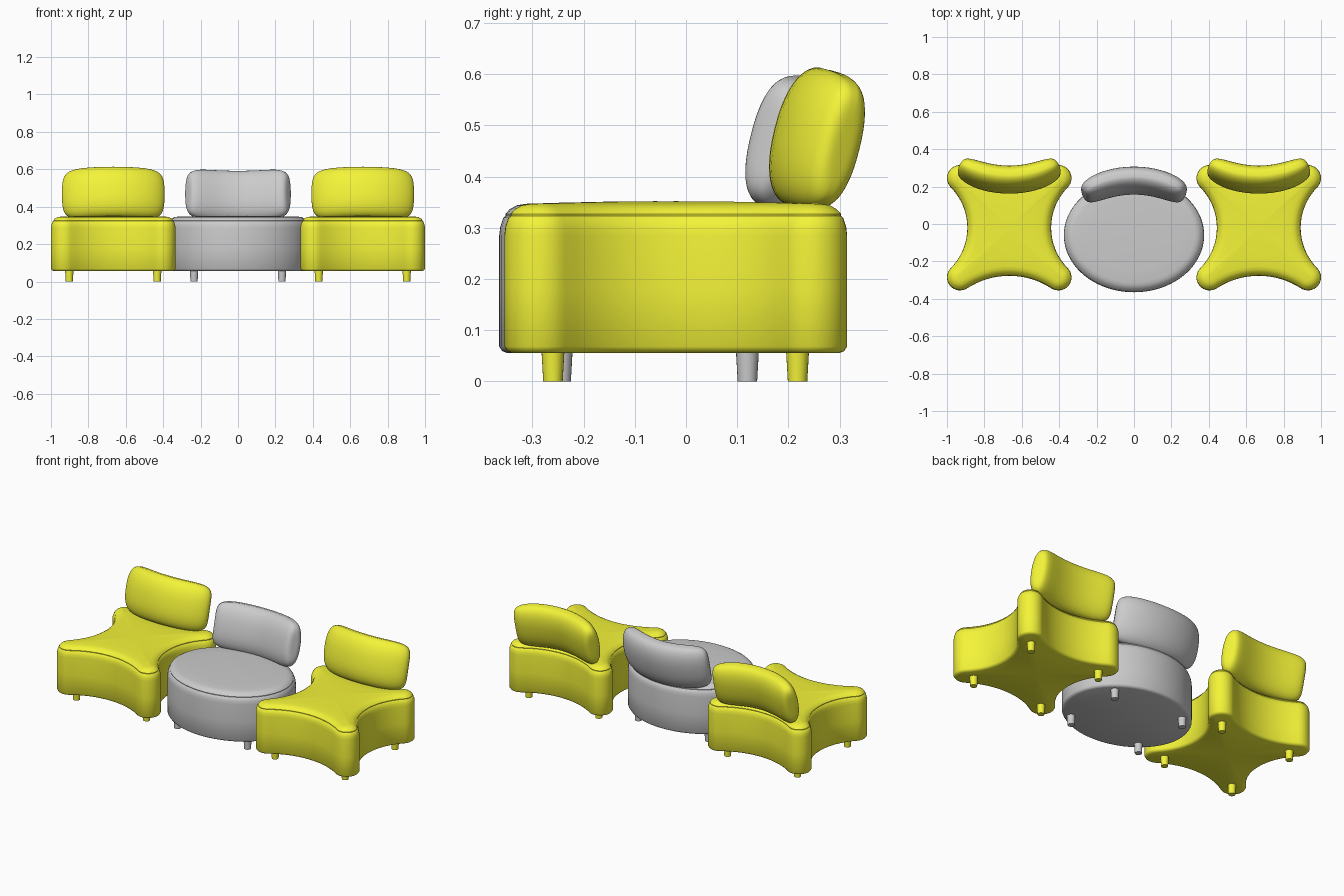
import bpy, bmesh, math
from math import sin, cos, pi

if "Cube" in bpy.data.objects:
    bpy.data.objects.remove(bpy.data.objects["Cube"])

yellow = bpy.data.materials.new("yellow_fabric")
yellow.diffuse_color = (0.9, 0.9, 0.04, 1)
yellow.use_nodes = True
yellow.node_tree.nodes["Principled BSDF"].inputs["Base Color"].default_value = yellow.diffuse_color


def finish(name, bm, loc, mat, angle=40):
    bmesh.ops.recalc_face_normals(bm, faces=bm.faces)
    me = bpy.data.meshes.new(name)
    bm.to_mesh(me)
    bm.free()
    ob = bpy.data.objects.new(name, me)
    bpy.context.collection.objects.link(ob)
    ob.location = loc
    if mat:
        me.materials.append(mat)
    bpy.ops.object.select_all(action='DESELECT')
    ob.select_set(True)
    bpy.context.view_layer.objects.active = ob
    bpy.ops.object.shade_smooth_by_angle(angle=math.radians(angle))
    return ob


def bridge(bm, rings):
    n = len(rings[0])
    for a, b in zip(rings, rings[1:]):
        for i in range(n):
            j = (i + 1) % n
            bm.faces.new((a[i], a[j], b[j], b[i]))


def fan(bm, ring, co):
    c = bm.verts.new(co)
    for i in range(len(ring)):
        bm.faces.new((ring[i], ring[(i + 1) % len(ring)], c))


# Outlines as (x, y, normal x, normal y)
def ellipse_outline(rx, ry, n=80):
    pts = []
    for i in range(n):
        t = 2 * pi * i / n
        nx, ny = cos(t) / rx, sin(t) / ry
        l = math.hypot(nx, ny)
        pts.append((rx * cos(t), ry * sin(t), nx / l, ny / l))
    return pts


def star_outline(cx, cy, r, mx, my):
    """Four round lobes joined by tangent concave arcs."""
    def arc_radius(c, d, m):
        return ((m - c) ** 2 + d * d - r * r) / (2 * (r - (m - c)))
    Rx, Ry = arc_radius(cx, cy, mx), arc_radius(cy, cx, my)
    a0 = math.atan2(-cy, mx + Rx - cx)       # lobe start, towards side arc
    a1 = math.atan2(my + Ry - cy, -cx)       # lobe end, towards front arc
    q = []
    for i in range(8):                        # half of the side arc
        a = pi + a0 * i / 8
        q.append((mx + Rx + Rx * cos(a), -Rx * sin(a) * -1, -cos(a), -sin(a)))
    for i in range(17):                       # lobe
        a = a0 + (a1 - a0) * i / 16
        q.append((cx + r * cos(a), cy + r * sin(a), cos(a), sin(a)))
    for i in range(1, 9):                     # half of the front arc
        a = (a1 + pi) + (1.5 * pi - (a1 + pi)) * i / 8
        q.append((Ry * cos(a), my + Ry + Ry * sin(a), -cos(a), -sin(a)))
    half = q + [(-x, y, -u, v) for x, y, u, v in reversed(q[1:-1])]
    half.append((-q[0][0], q[0][1], -q[0][2], q[0][3]))
    return half + [(-x, -y, -u, -v) for x, y, u, v in half[1:-1]]


# Seat side profile as (inset, height), with a shallow seam groove
PROFILE = [(.016, .055), (.006, .059), (0, .068), (0, .18), (0, .285), (.002, .302),
           (.008, .320), (.0125, .3235), (.012, .327), (.020, .336), (.034, .344), (.052, .347)]


def seat(name, outline, loc, mat):
    bm = bmesh.new()
    rings = [[bm.verts.new((x - u * d, y - v * d, z)) for x, y, u, v in outline]
             for d, z in PROFILE]
    for s, z in ((.75, .349), (.4, .351)):
        rings.append([bm.verts.new((v.co.x * s, v.co.y * s, z)) for v in rings[len(PROFILE) - 1]])
    bridge(bm, rings)
    fan(bm, rings[0], (0, 0, .055))
    fan(bm, rings[-1], (0, 0, .352))
    finish(name, bm, loc, mat)


# Bent pillow backrest: bend=+1 ends curve back, bend=-1 ends curve forward
def backrest(name, loc, mat, bend, half_angle, R=.5, h=.138, w=.066, tilt=14):
    bm = bmesh.new()
    N, M = 40, 48

    def place(th, dw, z):
        rad = R - bend * dw
        return (rad * sin(th), bend * (R - rad * cos(th)), z)

    rings = []
    for i in range(1, N):
        u = sin(pi / 2 * sin(pi * (i / N - .5)))
        sh, sw = (1 - abs(u) ** 6) ** (1 / 6), (1 - abs(u) ** 4) ** (1 / 4)
        ring = []
        for k in range(M):
            a = 2 * pi * k / M
            c, s = cos(a), sin(a)
            e = 2 / 2.3
            pw = math.copysign(abs(c) ** e, c) * w * sw
            pz = math.copysign(abs(s) ** e, s) * h * sh
            if k in (M // 4, 3 * M // 4):     # perimeter seam
                pz *= .984
            ring.append(bm.verts.new(place(u * half_angle, pw, pz)))
        rings.append(ring)
    bridge(bm, rings)
    fan(bm, rings[0], place(-half_angle, 0, 0))
    fan(bm, rings[-1], place(half_angle, 0, 0))
    ob = finish(name, bm, loc, mat, 60)
    ob.rotation_euler.x = -math.radians(tilt)


# Tapered legs
def legs(name, cx, cy, dx, dy, mat):
    for i, (sx, sy) in enumerate(((-1, -1), (1, -1), (-1, 1), (1, 1))):
        bm = bmesh.new()
        bmesh.ops.create_cone(bm, cap_ends=True, segments=24, radius1=.019,
                              radius2=.023, depth=.07)
        finish(f"{name}_{i + 1}", bm, (cx + sx * dx, cy + sy * dy, .035), mat)


# Two yellow star-shaped chairs
star = star_outline(.263, .265, .07, .224, .257)
for side, x in (("left", -.667), ("right", .667)):
    seat(f"{side}_seat", star, (x, -.02, 0), yellow)
    backrest(f"{side}_backrest", (x, .237, .478), yellow, 1, math.radians(31.5))
    legs(f"{side}_leg", x, -.021, .235, .239, yellow)

# Grey oval chair
seat("middle_seat", ellipse_outline(.375, .305), (0, -.06, 0), None)
backrest("middle_backrest", (0, .232, .456), None, -1, math.radians(32.5))
legs("middle_leg", 0, -.062, .235, .182, None)
